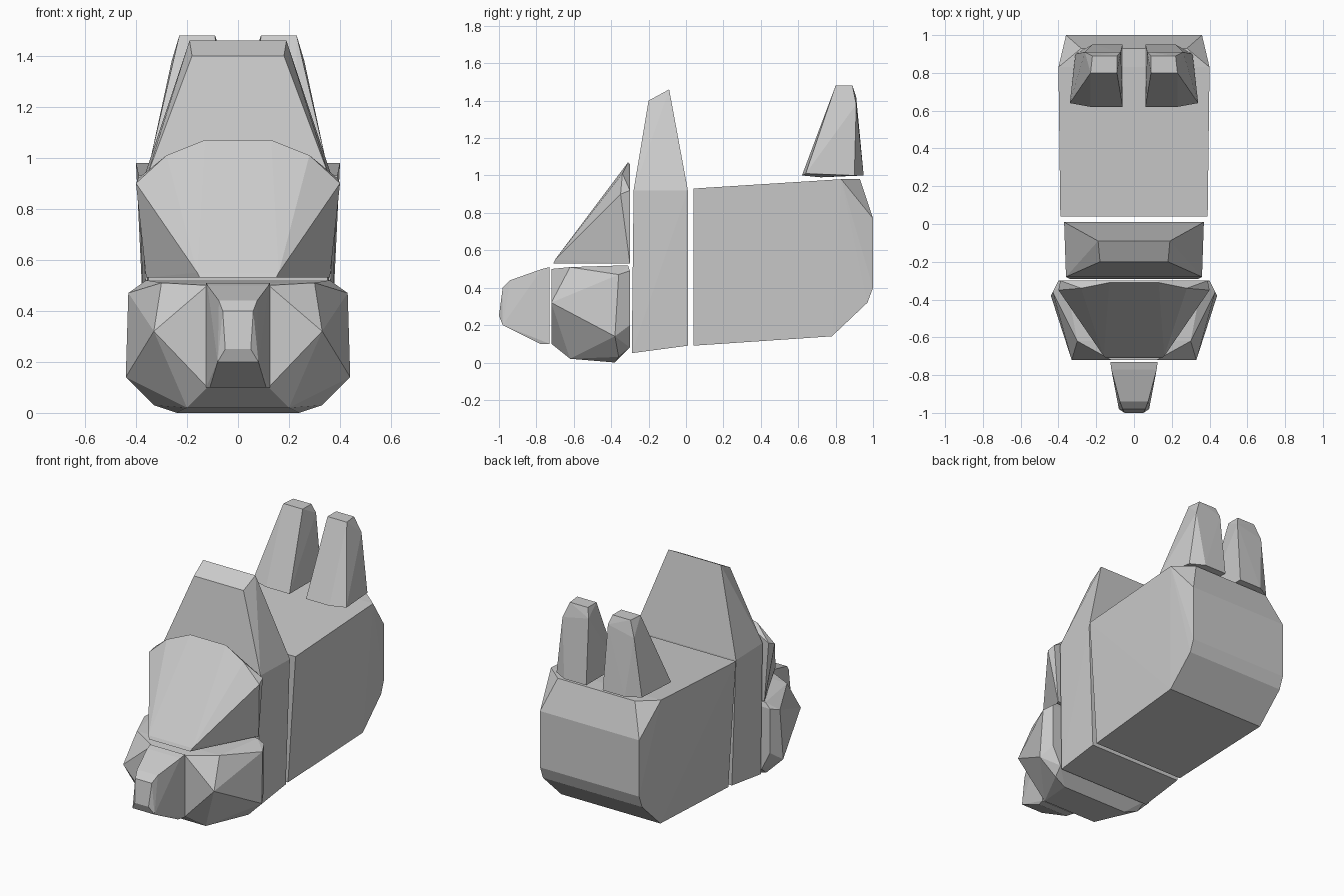
import bpy, bmesh, math


def faceted_block(name, points, mirrored=True, flip=False):
    """Flat-faced convex block from a few corner points (right half given)."""
    s = -1 if flip else 1
    pts = [(s * x, y, z) for x, y, z in points]
    if mirrored:
        pts += [(-x, y, z) for x, y, z in pts]
    bm = bmesh.new()
    for p in pts:
        bm.verts.new(p)
    bmesh.ops.convex_hull(bm, input=bm.verts[:])
    loose = [v for v in bm.verts if not v.link_faces]
    bmesh.ops.delete(bm, geom=loose, context='VERTS')
    bmesh.ops.dissolve_limit(bm, angle_limit=math.radians(1),
                             verts=bm.verts[:], edges=bm.edges[:])
    bmesh.ops.recalc_face_normals(bm, faces=bm.faces[:])
    me = bpy.data.meshes.new(name)
    bm.to_mesh(me)
    bm.free()
    ob = bpy.data.objects.new(name, me)
    bpy.context.collection.objects.link(ob)
    return ob


# Large rear block of the head
faceted_block("rear_head", [
    (.335, .04, .09), (.39, .04, .93), (.40, .83, .98), (.28, .93, .98),
    (.36, 1.0, .77), (.36, 1.0, .40), (.36, .97, .32), (.36, .78, .14)])

# Tall tapered slab in the middle
faceted_block("crest_slab", [
    (.34, .01, .09), (.37, .01, .92), (.19, -.09, 1.46), (.18, -.20, 1.40),
    (.36, -.28, .92), (.34, -.29, .05)])

# Sloping forehead wedge
faceted_block("forehead", [
    (.15, -.71, .53), (.16, -.70, .55), (.13, -.31, 1.07), (.28, -.34, 1.01),
    (.40, -.35, .90), (.39, -.30, .92), (.13, -.30, 1.06), (.36, -.30, .53)])

# Wide muzzle
faceted_block("muzzle", [
    (.12, -.72, .50), (.12, -.72, .10), (.33, -.72, .32), (.30, -.62, .51),
    (.36, -.31, .52), (.43, -.36, .47), (.44, -.38, .14), (.40, -.30, .20),
    (.40, -.30, .49), (.33, -.36, .03), (.34, -.30, .08), (.24, -.38, .0),
    (.20, -.62, .02)])

# Nose
faceted_block("nose", [
    (.125, -.73, .10), (.125, -.73, .51), (.12, -.77, .50), (.11, -.78, .10),
    (.075, -.94, .44), (.06, -.98, .40), (.05, -1.0, .25), (.08, -.98, .20)])

# Pair of ears
ear = [
    (.06, .62, 1.0), (.23, .62, 1.0), (.34, .64, 1.01), (.31, .90, 1.0),
    (.22, .95, 1.0), (.06, .95, 1.0), (.20, .72, .99),
    (.09, .80, 1.48), (.23, .80, 1.48), (.22, .89, 1.48), (.09, .89, 1.48),
    (.07, .91, 1.42), (.26, .91, 1.38)]
for side, flip in (("right", False), ("left", True)):
    faceted_block("ear_" + side, ear, mirrored=False, flip=flip)
